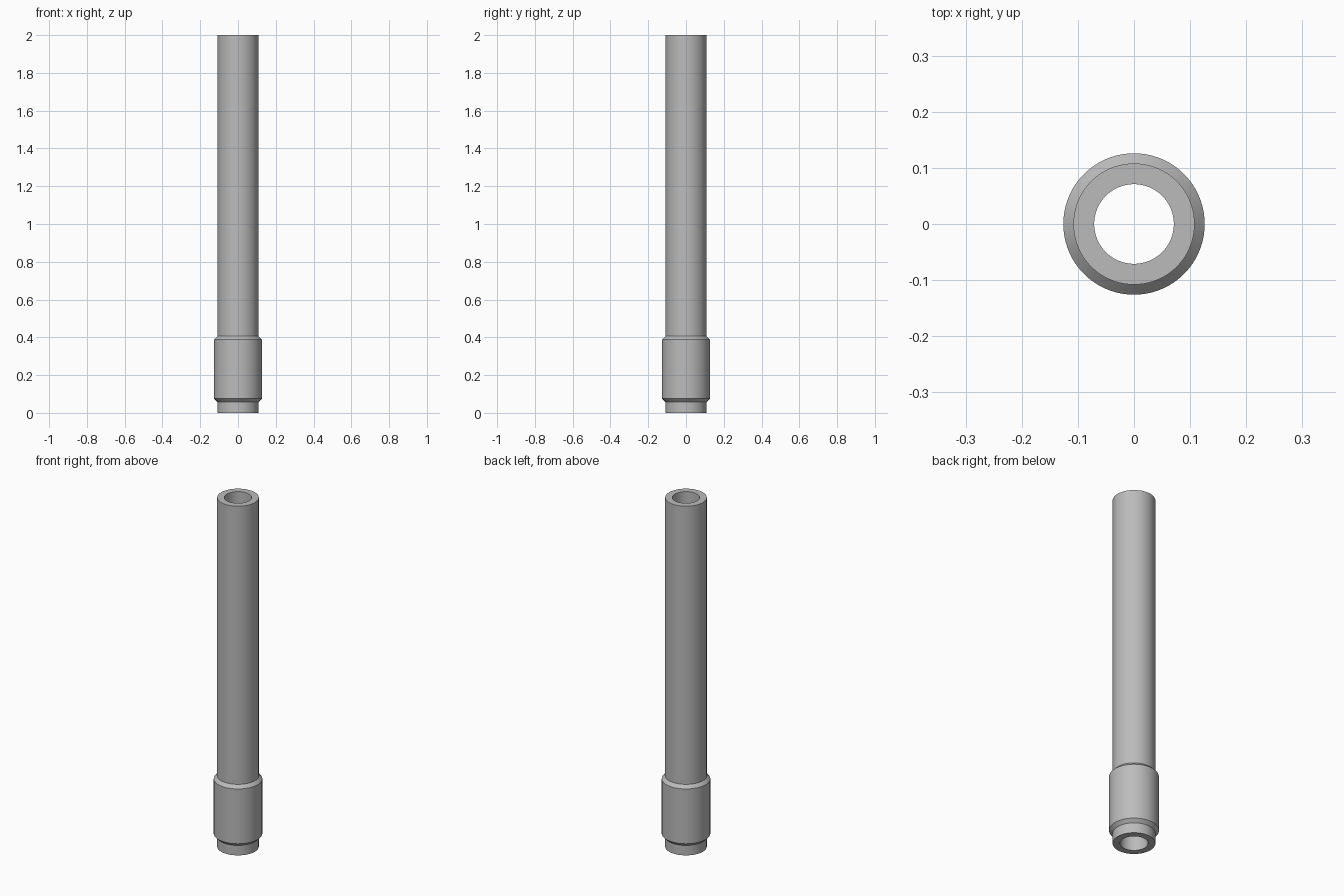
import bpy
import math
import bmesh

cube = bpy.data.objects.get("Cube")
if cube:
    bpy.data.objects.remove(cube, do_unlink=True)

SEGMENTS = 96
BORE, TUBE, COLLAR = 0.071, 0.108, 0.126
BEVEL = COLLAR - TUBE

metal = bpy.data.materials.new("plain grey")
grey = (0.5, 0.5, 0.5, 1)
metal.diffuse_color = grey
metal.use_nodes = True
metal.node_tree.nodes["Principled BSDF"].inputs["Base Color"].default_value = grey


def lathe(name, profile):
    """Spin a closed (radius, height) outline around the z axis."""
    bm = bmesh.new()
    verts = [bm.verts.new((r, 0, z)) for r, z in profile]
    edges = [bm.edges.new((v, verts[i - 1])) for i, v in enumerate(verts)]
    bmesh.ops.spin(bm, geom=verts + edges, cent=(0, 0, 0), axis=(0, 0, 1),
                   angle=math.tau, steps=SEGMENTS, use_merge=True)
    bmesh.ops.remove_doubles(bm, verts=bm.verts, dist=1e-5)
    bmesh.ops.recalc_face_normals(bm, faces=bm.faces)
    mesh = bpy.data.meshes.new(name)
    bm.to_mesh(mesh)
    bm.free()
    mesh.materials.append(metal)
    obj = bpy.data.objects.new(name, mesh)
    bpy.context.collection.objects.link(obj)
    bpy.ops.object.select_all(action="DESELECT")
    obj.select_set(True)
    bpy.context.view_layer.objects.active = obj
    bpy.ops.object.shade_smooth_by_angle(angle=math.radians(30))
    return obj


# Hollow tube with a chamfered collar near its foot
low, high = 0.057, 0.407
lathe("collared_tube", [
    (BORE, 0), (TUBE, 0),
    (TUBE, low), (COLLAR, low + BEVEL),
    (COLLAR, high - BEVEL), (TUBE, high),
    (TUBE, 2), (BORE, 2),
])
